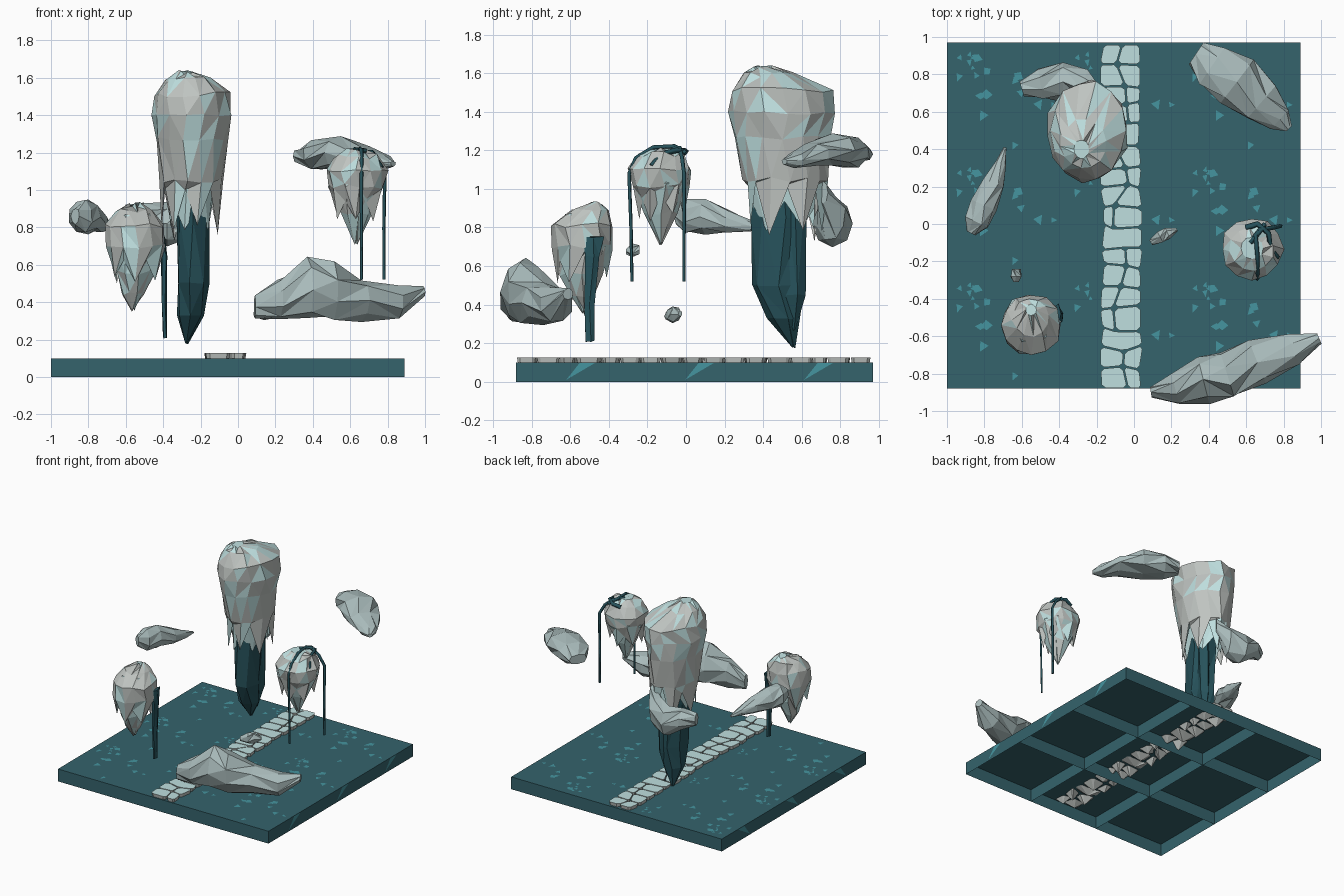
import bpy, bmesh, math, random
from mathutils import Vector

if "Cube" in bpy.data.objects:
    bpy.data.objects.remove(bpy.data.objects["Cube"])

def mat(name, r, g, b):
    m = bpy.data.materials.new(name)
    m.diffuse_color = (r, g, b, 1)
    m.use_nodes = True
    m.node_tree.nodes["Principled BSDF"].inputs["Base Color"].default_value = m.diffuse_color
    return m

TEAL = mat("deep_teal", 0.035, 0.125, 0.15)
DARK = mat("dark_teal", 0.02, 0.085, 0.105)
CYAN = mat("bright_cyan", 0.06, 0.30, 0.35)
ICE = mat("pale_ice", 0.52, 0.74, 0.74)
STONE = mat("pale_stone", 0.52, 0.55, 0.53)
ROCK = mat("boulder_grey", 0.40, 0.50, 0.50)

def finish(name, bm, mats, fix=True):
    if fix:
        bmesh.ops.recalc_face_normals(bm, faces=bm.faces)
    me = bpy.data.meshes.new(name)
    bm.to_mesh(me)
    bm.free()
    for m in mats:
        me.materials.append(m)
    ob = bpy.data.objects.new(name, me)
    bpy.context.collection.objects.link(ob)
    return ob

def bridge(bm, rings, rnd, slots=1):
    # triangulated skin between rings
    n = len(rings[0])
    for a, b in zip(rings, rings[1:]):
        for i in range(n):
            j = (i + 1) % n
            if rnd.random() < 0.5:
                tris = ((a[i], a[j], b[j]), (a[i], b[j], b[i]))
            else:
                tris = ((a[i], a[j], b[i]), (a[j], b[j], b[i]))
            for t in tris:
                bm.faces.new(t).material_index = rnd.randrange(slots)

def boulder(name, stations, seed, n=8):
    # faceted rock lofted along (x, y, z, half width, half height)
    rnd = random.Random(seed)
    bm = bmesh.new()
    pts = [Vector(s[:3]) for s in stations]
    rings = []
    for k, s in enumerate(stations):
        t = pts[min(k + 1, len(pts) - 1)] - pts[max(k - 1, 0)]
        side = Vector((-t.y, t.x, 0)).normalized()
        ring = []
        for i in range(n):
            a = math.tau * (i + 0.5 * (k % 2)) / n
            r = rnd.uniform(0.9, 1.08)
            ring.append(bm.verts.new(pts[k] + side * (math.cos(a) * s[3] * r)
                                     + Vector((0, 0, math.sin(a) * s[4] * r))))
        rings.append(ring)
    bridge(bm, rings, rnd)
    bm.faces.new(rings[0])
    bm.faces.new(rings[-1])
    return finish(name, bm, [ROCK])

def column(name, rings, seed, mats, n=12, jag=0.0, jit=0.06, closed=False):
    # stacked elliptical rings (x, y, z, rx, ry); jag makes a torn lower hem
    rnd = random.Random(seed)
    bm = bmesh.new()
    loops = []
    for k, (x, y, z, rx, ry) in enumerate(rings):
        last = k == len(rings) - 1
        loop = []
        for i in range(n):
            a = math.tau * (i + 0.25 * (k % 2)) / n
            r = 1 + rnd.uniform(-jit, jit)
            dz = rnd.uniform(-jit, jit) * 0.25
            if last and jag:
                dz = jag * ((-1 if i % 2 else 1) * rnd.uniform(0.4, 1))
            loop.append(bm.verts.new((x + rx * r * math.cos(a), y + ry * r * math.sin(a), z + dz)))
        loops.append(loop)
    bridge(bm, loops, rnd, len(mats))
    bm.faces.new(loops[0])
    if closed:
        bm.faces.new(loops[-1])
    return finish(name, bm, mats)

def strand(name, pts, r):
    cu = bpy.data.curves.new(name, 'CURVE')
    cu.dimensions = '3D'
    cu.bevel_depth = r
    cu.bevel_resolution = 0
    cu.use_fill_caps = True
    sp = cu.splines.new('POLY')
    sp.points.add(len(pts) - 1)
    for i, p in enumerate(pts):
        sp.points[i].co = (*p, 1)
        sp.points[i].radius = 1.1 - 0.5 * i / len(pts)
    cu.materials.append(DARK)
    bpy.context.collection.objects.link(bpy.data.objects.new(name, cu))

# Ground: nine hollow tiles, open underneath
X0, Y0, TX, TY, H = -1.0, -0.88, 1.89 / 3, 1.85 / 3, 0.1
shards = bmesh.new()
for ix in range(3):
    for iy in range(3):
        x, y = X0 + ix * TX, Y0 + iy * TY
        bm = bmesh.new()
        c = [(x, y), (x + TX, y), (x + TX, y + TY), (x, y + TY)]
        lo = [bm.verts.new((*p, 0)) for p in c]
        hi = [bm.verts.new((*p, H)) for p in c]
        bm.faces.new(hi)
        for i in range(4):
            j = (i + 1) % 4
            bm.faces.new((lo[i], lo[j], hi[j], hi[i]))
        finish(f"ground_tile_{ix}_{iy}", bm, [TEAL], fix=False)
        # bright slivers, the same scatter on every tile
        rnd = random.Random(5)
        for k in range(18):
            px, py = x + rnd.uniform(0.05, TX - 0.05), y + rnd.uniform(0.05, TY - 0.05)
            m, a0, r = rnd.choice((3, 3, 4)), rnd.uniform(0, 6), rnd.uniform(0.015, 0.04)
            f = [(px + r * rnd.uniform(0.5, 1) * math.cos(a0 + math.tau * i / m),
                  py + r * rnd.uniform(0.5, 1) * math.sin(a0 + math.tau * i / m), H + 0.001) for i in range(m)]
            if not -0.23 < px < 0.09:
                shards.faces.new([shards.verts.new(p) for p in f])
# slanted streaks on the two side walls
for iy in range(3):
    y = Y0 + (iy + 0.42) * TY
    for x, s in ((X0 - 0.001, -1), (X0 + 3 * TX + 0.001, 1)):
        p = [(x, y, 0.01), (x, y + 0.15, 0.098), (x, y + 0.07, 0.098)]
        shards.faces.new([shards.verts.new(q) for q in p[::s]])
finish("ground_slivers", shards, [CYAN], fix=False)

# Path: cracked paving stones with pointed undersides
rnd = random.Random(11)
rows = 17
lat = [[Vector((x + rnd.uniform(-1, 1) * jx, -0.88 + 1.84 * r / rows + rnd.uniform(-0.02, 0.02) * (0 < r < rows), 0))
        for x, jx in ((-0.175, 0.012), (-0.07, 0.045), (0.04, 0.012))] for r in range(rows + 1)]
bm = bmesh.new()
for r in range(rows):
    a, b = lat[r], lat[r + 1]
    if r % 5 == 2:
        cells = [[a[0], a[1], a[2], b[2], b[1], b[0]]]
    else:
        cells = [[a[i], a[i + 1], b[i + 1], b[i]] for i in (0, 1)]
    for cell in cells:
        cen = sum(cell, Vector()) / len(cell)
        poly = []
        for i, p in enumerate(cell):      # clip the corners
            poly += [p.lerp(cell[i - 1], 0.15), p.lerp(cell[(i + 1) % len(cell)], 0.15)]
        top = [bm.verts.new(cen.lerp(p, 0.93) + Vector((0, 0, 0.127))) for p in poly]
        mid = [bm.verts.new(cen.lerp(p, 0.85) + Vector((0, 0, 0.1))) for p in poly]
        tip = bm.verts.new(cen + Vector((0, 0, rnd.uniform(0.03, 0.06))))
        bm.faces.new(top)
        for i in range(len(poly)):
            j = (i + 1) % len(poly)
            bm.faces.new((mid[i], mid[j], top[j], top[i])).material_index = 1
            bm.faces.new((tip, mid[j], mid[i])).material_index = 1
finish("path_stones", bm, [ICE, STONE])

# Tall floating pillar: torn stone mantle, ice core, dark crystals
column("pillar_mantle", [(-.28, .40, 1.63, .04, .05), (-.27, .43, 1.59, .12, .13), (-.25, .50, 1.51, .20, .26),
       (-.25, .50, 1.40, .215, .27), (-.25, .50, 1.27, .195, .25), (-.25, .515, 1.05, .165, .215),
       (-.25, .52, .88, .15, .195)], 3, [ICE, STONE, STONE], n=14, jag=0.16)
column("pillar_core", [(-.25, .5, 1.45, .17, .21), (-.25, .5, 1.1, .135, .18), (-.25, .51, .86, .115, .16)],
       4, [ICE], n=10, jag=0.1, jit=0.04)
column("pillar_crystal", [(-.24, .49, 1.25, .085, .14), (-.24, .485, .85, .09, .147), (-.24, .48, .5, .088, .14),
       (-.255, .51, .33, .075, .09), (-.275, .56, .18, .008, .008)], 5, [DARK], n=7, jit=0.02, closed=True)
column("pillar_crystal_small", [(-.2, .56, 1.1, .05, .07), (-.2, .56, .45, .04, .06), (-.22, .56, .27, .006, .006)],
       6, [DARK], n=5, jit=0.02, closed=True)

# Left floating rock with a hanging blade
column("left_rock_core", [(-.55, -.54, .86, .10, .10), (-.55, -.54, .72, .145, .15), (-.55, -.54, .56, .105, .11),
       (-.56, -.54, .44, .06, .06), (-.56, -.53, .36, .008, .008)], 7, [ICE, STONE], n=9, closed=True)
column("left_rock_mantle", [(-.55, -.46, .92, .03, .03), (-.55, -.50, .885, .10, .10), (-.55, -.54, .81, .16, .165),
       (-.55, -.54, .70, .163, .165), (-.55, -.54, .57, .12, .13)], 8, [ICE, STONE, STONE], n=12, jag=0.08)
column("left_rock_blade", [(-.41, -.48, .75, .02, .06), (-.395, -.49, .65, .018, .04), (-.395, -.50, .4, .016, .028),
       (-.39, -.50, .21, .012, .025)], 9, [DARK], n=5, jit=0.02, closed=True)

# Right floating rock with drooping strands
column("right_rock_core", [(.63, -.13, 1.17, .10, .10), (.63, -.13, 1.03, .15, .15), (.63, -.13, .88, .085, .09),
       (.63, -.13, .72, .008, .008)], 10, [ICE, STONE], n=9, closed=True)
column("right_rock_mantle", [(.63, -.13, 1.21, .06, .06), (.63, -.13, 1.18, .12, .12), (.63, -.135, 1.10, .165, .17),
       (.63, -.13, 1.02, .155, .155), (.63, -.13, .90, .11, .115)], 12, [ICE, STONE, STONE], n=12, jag=0.07)
strand("strand_front", [(.70, .0, 1.185), (.65, -.06, 1.22), (.66, -.17, 1.215), (.66, -.26, 1.16), (.66, -.295, 1.08),
                        (.66, -.285, .8), (.66, -.28, .52)], .012)
strand("strand_side", [(.62, -.1, 1.215), (.68, -.03, 1.21), (.74, -.02, 1.16), (.785, -.01, 1.08),
                       (.78, -.01, .8), (.78, -.01, .52)], .013)
strand("strand_top", [(.6, -.02, 1.175), (.66, .0, 1.195), (.72, -.05, 1.2), (.73, -.13, 1.18), (.77, -.18, 1.12)], .016)

# Loose drifting boulders
boulder("front_boulder", [(.09, -.90, .375, .03, .06), (.22, -.88, .42, .09, .115), (.37, -.83, .465, .13, .165),
        (.5, -.81, .46, .13, .16), (.66, -.74, .41, .13, .11), (.85, -.67, .40, .09, .09), (.99, -.61, .455, .03, .03)], 21)
boulder("left_boulder", [(-.87, -.05, .86, .025, .045), (-.84, .01, .86, .07, .088), (-.80, .1, .855, .075, .088),
        (-.75, .22, .83, .06, .06), (-.71, .33, .81, .03, .03), (-.69, .41, .8, .008, .008)], 22)
boulder("back_boulder", [(-.6, .72, .87, .04, .05), (-.5, .75, .86, .09, .08), (-.38, .76, .82, .105, .12),
        (-.27, .75, .85, .08, .12), (-.2, .71, .98, .03, .06)], 23)
boulder("high_boulder", [(.33, .91, 1.18, .07, .04), (.42, .85, 1.19, .13, .08), (.55, .76, 1.2, .15, .085),
        (.68, .65, 1.18, .12, .06), (.78, .56, 1.15, .07, .04), (.83, .51, 1.14, .02, .015)], 24)
boulder("left_pebble", [(-.63, -.31, .675, .015, .015), (-.63, -.28, .68, .035, .035), (-.63, -.24, .685, .025, .025)], 25, 6)
boulder("path_pebble", [(.09, -.10, .34, .015, .02), (.14, -.07, .35, .035, .045), (.18, -.05, .35, .03, .04),
        (.23, -.03, .355, .01, .015)], 26, 6)
